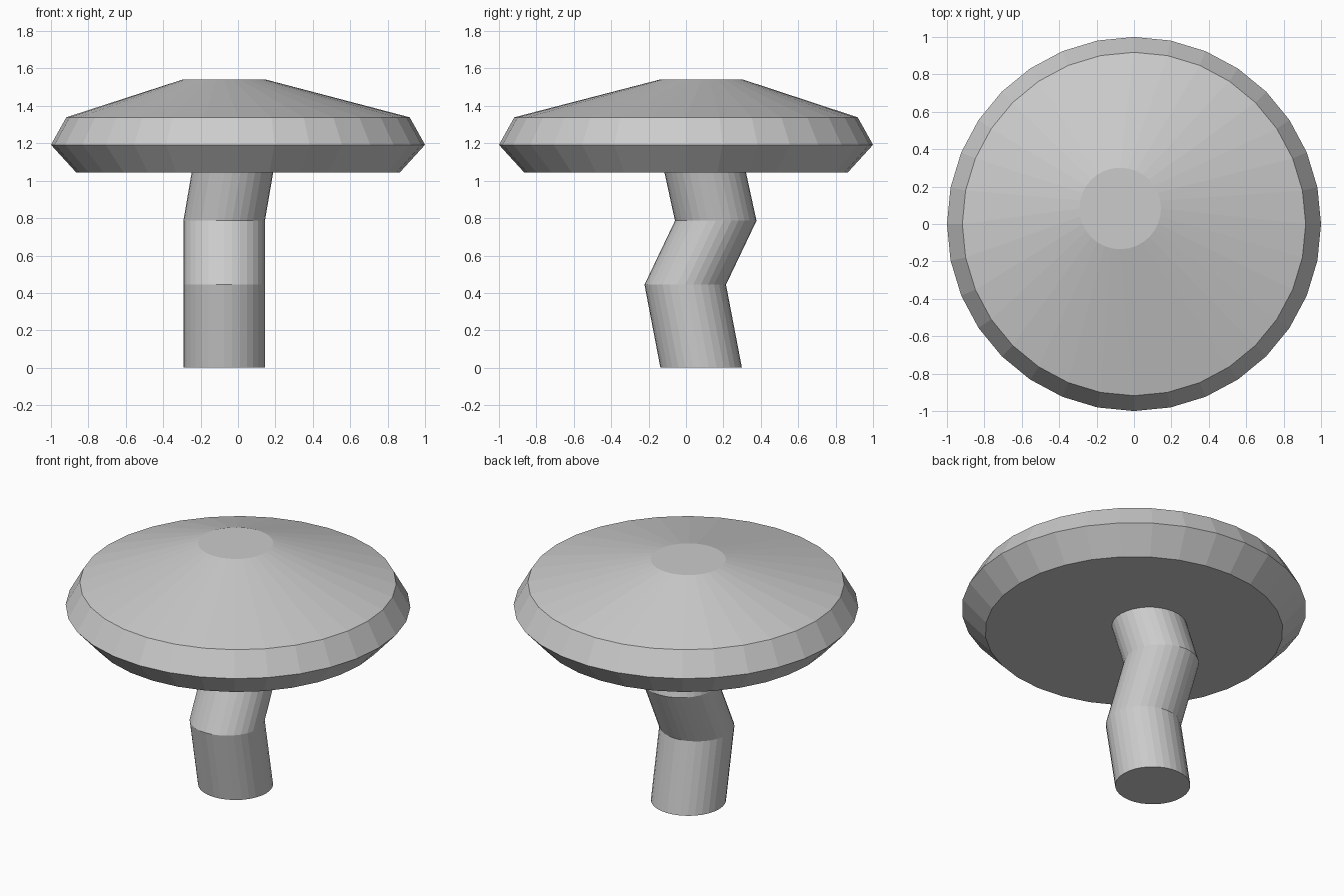
import bpy
import bmesh
from math import cos, sin, tau

if "Cube" in bpy.data.objects:
    bpy.data.objects.remove(bpy.data.objects["Cube"])

SIDES = 32
R = 0.218  # stem radius, repeated by the flat crown on the cap


def loft(name, rings, cap_start=False, cap_end=False):
    """Flat-faced tube through circular rings given as (x, y, z, radius)."""
    bm = bmesh.new()
    loops = []
    for x, y, z, r in rings:
        angles = [tau * i / SIDES for i in range(SIDES)]
        loops.append([bm.verts.new((x + r * cos(a), y + r * sin(a), z)) for a in angles])
    for low, high in zip(loops, loops[1:]):
        for i in range(SIDES):
            j = (i + 1) % SIDES
            bm.faces.new((low[i], low[j], high[j], high[i]))
    if cap_start:
        bm.faces.new(loops[0][::-1])
    if cap_end:
        bm.faces.new(loops[-1])
    mesh = bpy.data.meshes.new(name)
    bm.to_mesh(mesh)
    bm.free()
    obj = bpy.data.objects.new(name, mesh)
    bpy.context.collection.objects.link(obj)
    return obj


# Crooked stem, closed at the foot
neck = (-0.03, 0.103, 1.043, R)
loft("stem", [
    (-0.074, 0.081, 0.0, R),
    (-0.074, -0.004, 0.444, R),
    (-0.074, 0.159, 0.786, R),
    neck,
], cap_start=True)

# Mushroom cap: underside starts at the neck, crown sits off-centre
loft("mushroom_cap", [
    neck,
    (0, 0, 1.043, 0.864),
    (0, 0, 1.192, 1.0),
    (0, 0, 1.339, 0.918),
    (-0.074, 0.083, 1.542, R),
], cap_end=True)
